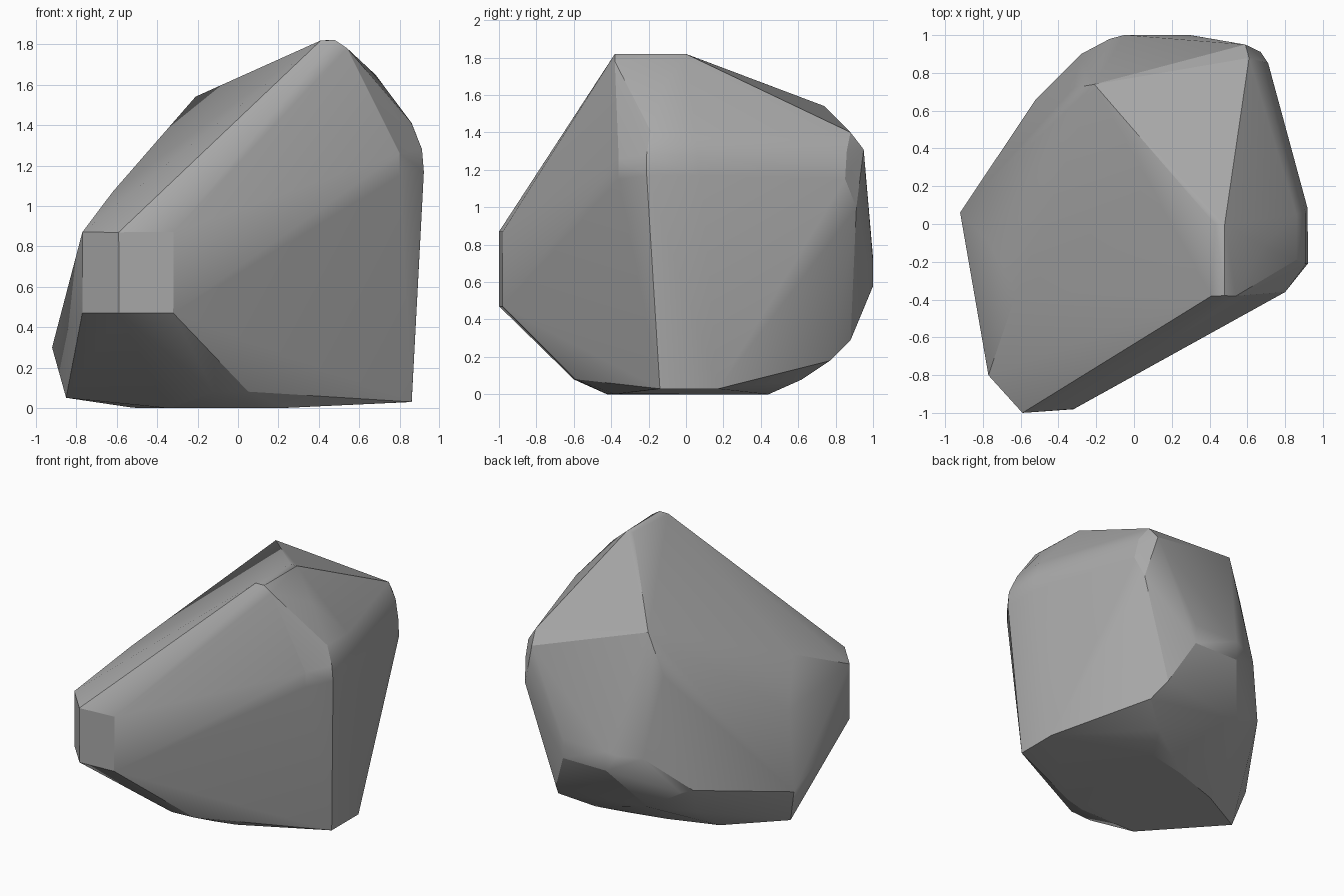
import bpy
import bmesh
import math
import random
from mathutils import Vector

random.seed(4)

# Remove the default cube
default_cube = bpy.data.objects.get("Cube")
if default_cube:
    bpy.data.objects.remove(default_cube, do_unlink=True)


def make_material(name, color):
    material = bpy.data.materials.new(name)
    material.use_nodes = True
    material.diffuse_color = color
    shader = material.node_tree.nodes["Principled BSDF"]
    shader.inputs["Base Color"].default_value = color
    shader.inputs["Roughness"].default_value = 0.8
    return material


def upright(outline, heights):
    """Stand a plan outline at each of the given heights."""
    return [(x, y, z) for x, y in outline for z in heights]


def roughen(corner):
    """Nudge a corner slightly so that no four are exactly in one plane."""
    return Vector([value + random.uniform(-.001, .001) for value in corner])


def outer_side(points, trio):
    """Return +1 or -1 if all other points lie behind the trio, else 0."""
    a, b, c = (points[i] for i in trio)
    normal = (b - a).cross(c - a)
    side = 0
    for i, point in enumerate(points):
        if i not in trio:
            here = -1 if normal.dot(point - a) > 0 else 1
            if side and here != side:
                return 0
            side = here
    return side


def build_boulder(name, corners, material):
    """Wrap the corner points in a tight convex skin with soft shading."""
    points = [roughen(corner) for corner in corners]
    bm = bmesh.new()
    verts = [bm.verts.new(point) for point in points]
    count = len(points)
    for i in range(count):
        for j in range(i):
            for k in range(j):
                side = outer_side(points, (i, j, k))
                if side:
                    loop = [verts[i], verts[j], verts[k]]
                    bm.faces.new(loop if side > 0 else loop[::-1])
    for vert in verts:
        if not vert.link_faces:
            bm.verts.remove(vert)

    mesh = bpy.data.meshes.new(name)
    bm.to_mesh(mesh)
    bm.free()
    mesh.materials.append(material)
    boulder = bpy.data.objects.new(name, mesh)
    bpy.context.collection.objects.link(boulder)

    # Smooth the shallow creases, keep the broken edges crisp
    bpy.ops.object.select_all(action="DESELECT")
    boulder.select_set(True)
    bpy.context.view_layer.objects.active = boulder
    bpy.ops.object.shade_smooth_by_angle(angle=math.radians(22))
    weighted = boulder.modifiers.new("facet_normals", "WEIGHTED_NORMAL")
    weighted.keep_sharp = True


# Blunt nose at the front
nose = upright([(-.77, -.8), (-.59, -1), (-.32, -.98)], (.47, .87))

# Narrow summit ridge
summit = upright([(.41, -.38), (.48, -.38), (.43, 0), (.48, 0)], [1.82])
summit += [(.54, -.38, 1.78), (.68, -.12, 1.65)]

# Right shoulder and flank
shoulder = upright([(.8, -.36)], (1.15, 1.26))
shoulder += upright([(.92, -.21), (.92, .08)], [1.17])
shoulder += upright([(.86, -.19), (.86, .05)], [1.41])
shoulder += upright([(.91, -.21), (.91, .06)], [1.28])
flank_foot = upright([(.86, -.14), (.86, .17)], [.03])

# Rear corner and back wall
rear_corner = [(.61, .88, 1.4), (.68, .86, 1.3), (.59, .95, 1.31),
               (.71, .85, 1.15), (.67, .91, 1)]
back_wall = upright([(-.05, 1), (.3, 1)], (.58, .72))
back_wall += [(-.13, .98, .7), (-.28, .9, .69), (-.24, .78, .28),
              (.44, .88, .29), (.5, .77, .18), (.3, .62, .08)]

# Left side, from its upper knob down to the foot
left_side = [(-.21, .74, 1.54), (-.32, .72, 1.24), (-.62, -.36, 1.07),
             (-.78, -.08, .81), (-.52, .66, .43), (-.45, .7, .41),
             (-.45, .52, .2), (-.92, .06, .3), (-.85, 0, .05)]

# Flat underside and the chamfer in front of it
underside = upright([(.25, -.38), (.1, -.42), (-.35, -.42), (-.52, .15),
                     (-.45, .25), (-.1, .37), (.2, .44)], [0])
underside += upright([(-.12, -.6), (.05, -.59)], [.08])

stone = make_material("stone_grey", (.4, .4, .4, 1))
build_boulder("boulder",
              nose + summit + shoulder + flank_foot + rear_corner
              + back_wall + left_side + underside, stone)
